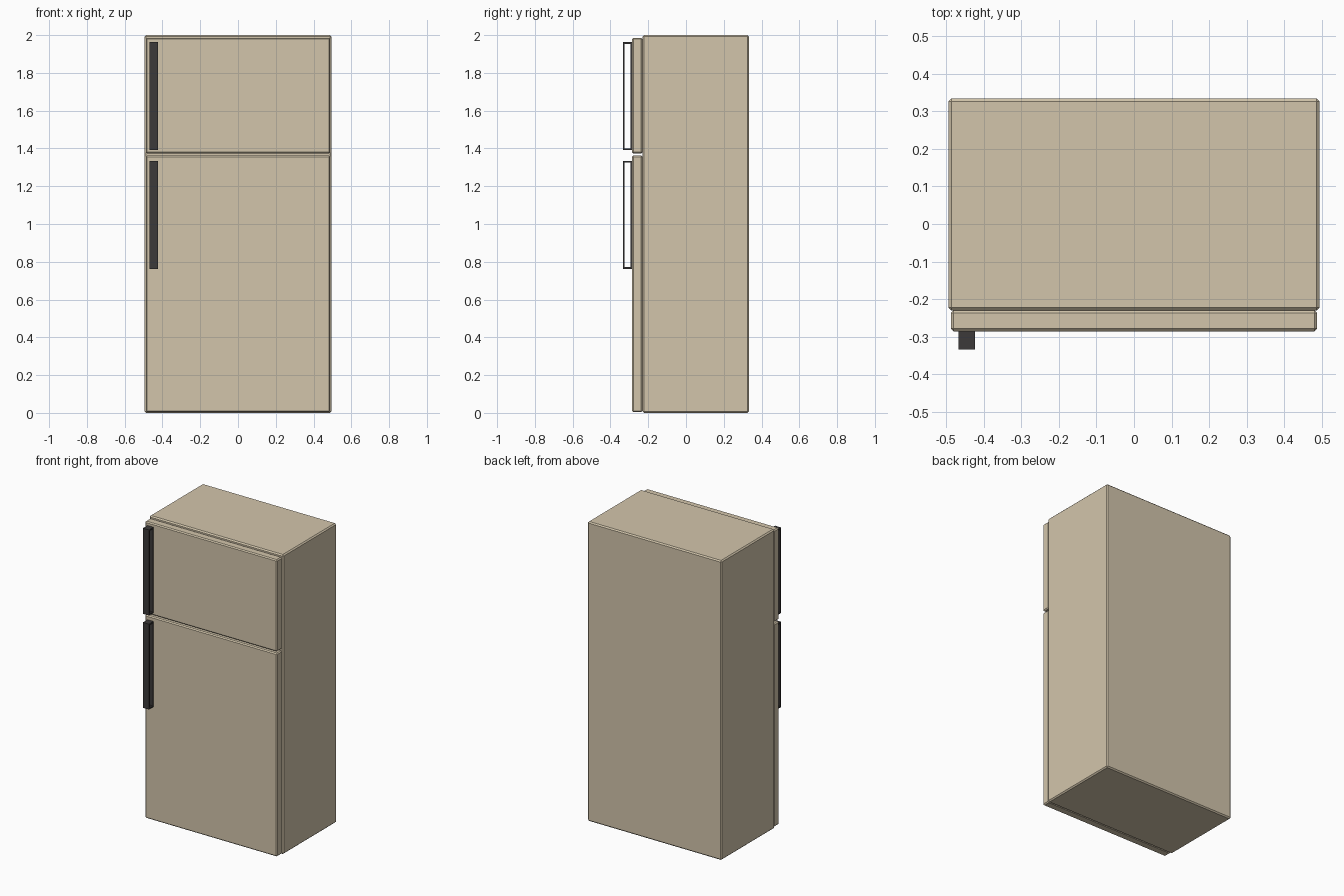
import bpy, bmesh

if "Cube" in bpy.data.objects:
    bpy.data.objects.remove(bpy.data.objects["Cube"])


def material(name, color):
    m = bpy.data.materials.new(name)
    m.diffuse_color = color
    m.use_nodes = True
    m.node_tree.nodes["Principled BSDF"].inputs["Base Color"].default_value = m.diffuse_color
    return m


enamel = material("enamel", (0.65, 0.56, 0.41, 1))
dark = material("dark_plastic", (0.045, 0.042, 0.042, 1))


def add_object(name, bm, mat):
    bmesh.ops.recalc_face_normals(bm, faces=bm.faces)
    mesh = bpy.data.meshes.new(name)
    bm.to_mesh(mesh)
    bm.free()
    mesh.materials.append(mat)
    ob = bpy.data.objects.new(name, mesh)
    bpy.context.collection.objects.link(ob)
    return ob


def chamfered_box(name, lo, hi, chamfer):
    bm = bmesh.new()
    bmesh.ops.create_cube(bm, size=1)
    for v in bm.verts:
        v.co = [l if c < 0 else h for c, l, h in zip(v.co, lo, hi)]
    ob = add_object(name, bm, enamel)
    bev = ob.modifiers.new("chamfer", 'BEVEL')
    bev.width = chamfer
    bev.segments = 1
    return ob


def loop_handle(name, x0, x1, y0, y1, z0, z1, t):
    # Flat strap bent into a closed rectangle, hollow along x
    outer = [(y0, z0), (y1, z0), (y1, z1), (y0, z1)]
    inner = [(y0 + t, z0 + t), (y1 - t, z0 + t), (y1 - t, z1 - t), (y0 + t, z1 - t)]
    bm = bmesh.new()
    rings = [[bm.verts.new((x, y, z)) for y, z in prof]
             for x, prof in ((x0, outer), (x1, outer), (x1, inner), (x0, inner))]
    for a, b in zip(rings, rings[1:] + rings[:1]):
        for i in range(4):
            j = (i + 1) % 4
            bm.faces.new((a[i], a[j], b[j], b[i]))
    return add_object(name, bm, dark)


# Cabinet
chamfered_box("cabinet", (-0.495, -0.23, 0), (0.495, 0.334, 2.0), 0.008)

# Doors
for name, z0, z1 in (("fridge_door", 0.004, 1.362), ("freezer_door", 1.373, 1.986)):
    chamfered_box(name, (-0.488, -0.286, z0), (0.488, -0.23, z1), 0.007)

# Handles
for name, z0, z1 in (("fridge_handle", 0.763, 1.334), ("freezer_handle", 1.391, 1.963)):
    loop_handle(name, -0.468, -0.424, -0.334, -0.285, z0, z1, 0.009)
